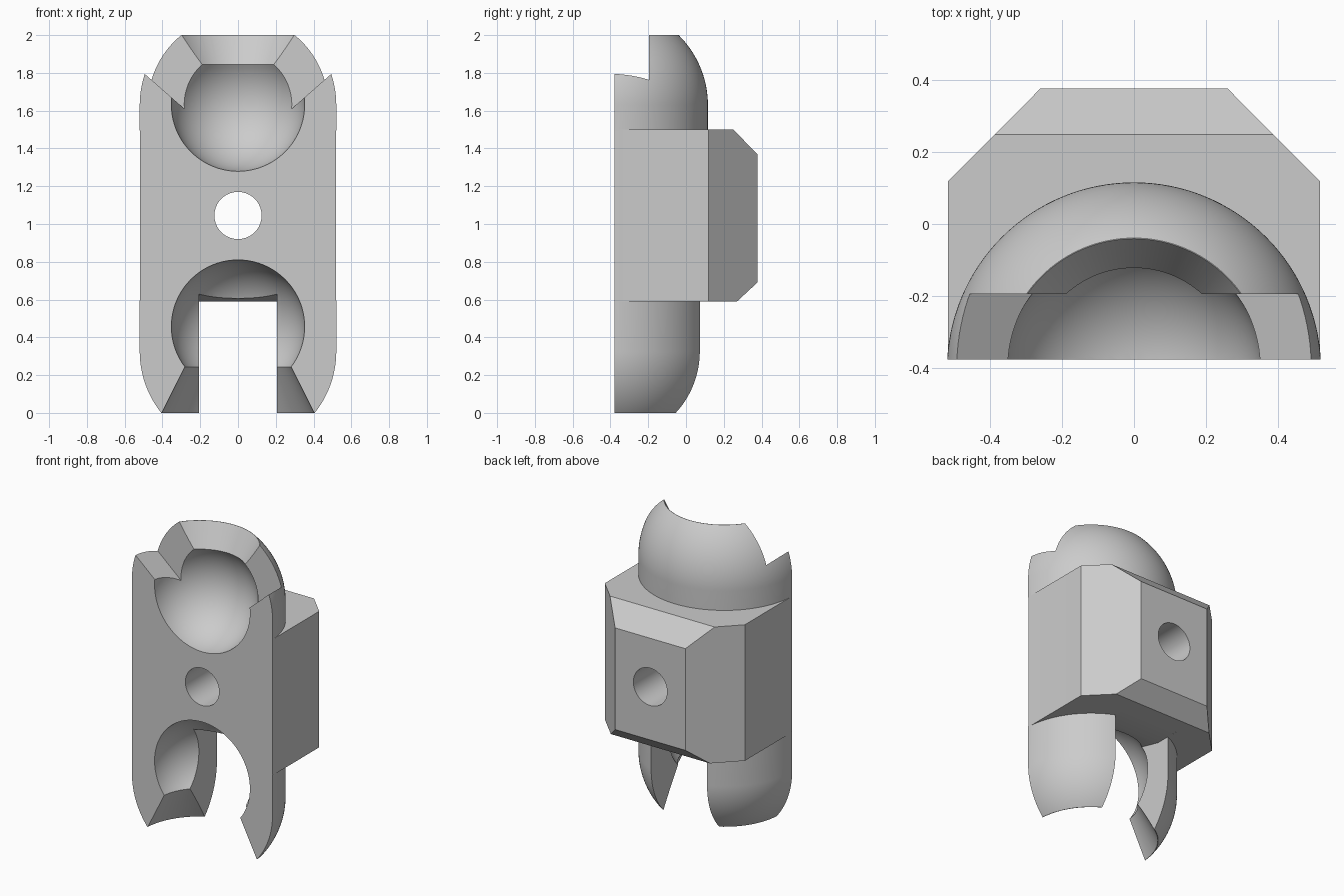
import bpy, bmesh, math

if "Cube" in bpy.data.objects:
    bpy.data.objects.remove(bpy.data.objects["Cube"])

FRONT = -0.378
grey = bpy.data.materials.new("light grey")
grey.diffuse_color = (0.6, 0.6, 0.6, 1)
grey.use_nodes = True
grey.node_tree.nodes["Principled BSDF"].inputs["Base Color"].default_value = grey.diffuse_color


def add_object(name, bm):
    bmesh.ops.recalc_face_normals(bm, faces=bm.faces)
    mesh = bpy.data.meshes.new(name)
    bm.to_mesh(mesh)
    bm.free()
    mesh.materials.append(grey)
    obj = bpy.data.objects.new(name, mesh)
    bpy.context.collection.objects.link(obj)
    return obj


def prism(name, points, direction):
    """Closed solid made by sweeping a polygon along a direction."""
    bm = bmesh.new()
    near = [bm.verts.new(p) for p in points]
    far = [bm.verts.new([a + b for a, b in zip(p, direction)]) for p in points]
    bm.faces.new(near)
    bm.faces.new(far[::-1])
    for i in range(len(points)):
        bm.faces.new((near[i - 1], near[i], far[i], far[i - 1]))
    return add_object(name, bm)


def lathe(name, profile, y, steps=128):
    """Revolve (radius, z) points, from axis to axis, around a vertical axis."""
    bm = bmesh.new()
    rings = []
    for r, z in profile[1:-1]:
        rings.append([bm.verts.new((r * math.cos(i * math.tau / steps),
                                    y + r * math.sin(i * math.tau / steps), z)) for i in range(steps)])
    ends = [bm.verts.new((0, y, profile[k][1])) for k in (0, -1)]
    for i in range(steps):
        for a, b in zip(rings, rings[1:]):
            bm.faces.new((a[i - 1], a[i], b[i], b[i - 1]))
        bm.faces.new((rings[0][i], rings[0][i - 1], ends[0]))
        bm.faces.new((rings[-1][i - 1], rings[-1][i], ends[1]))
    return add_object(name, bm)


def arc(radius, zc, a0, a1, n=28):
    angles = [math.radians(a0 + (a1 - a0) * i / n) for i in range(n + 1)]
    return [(radius * math.cos(a), zc + radius * math.sin(a)) for a in angles]


def combine(body, tool, operation):
    mod = body.modifiers.new(tool.name, "BOOLEAN")
    mod.operation, mod.object, mod.solver = operation, tool, "MANIFOLD"
    bpy.context.view_layer.objects.active = body
    bpy.ops.object.modifier_apply(modifier=mod.name)
    bpy.data.objects.remove(tool)


# Central block: chamfered plan with bevelled upper and lower rear edges
body = prism("clamp_body", [(-0.5185, -0.5, 0.59), (0.5185, -0.5, 0.59), (0.5185, 0.118, 0.59),
                            (0.26, 0.378, 0.59), (-0.26, 0.378, 0.59), (-0.5185, 0.118, 0.59)],
             (0, 0, 0.91))
for name, pts in (("upper_bevel", [(0.15, 1.6), (0.25, 1.5), (0.378, 1.37), (0.5, 1.25), (0.5, 1.6)]),
                  ("lower_bevel", [(0.17, 0.49), (0.27, 0.59), (0.378, 0.69), (0.5, 0.803), (0.5, 0.49)])):
    combine(body, prism(name, [(-1, y, z) for y, z in pts], (2, 0, 0)), "DIFFERENCE")

# Rounded shells above and below the block
R, AXIS_Y = 0.521, -0.405
UP_RIM, LOW_RIM = 0.366, 0.407
up = math.degrees(math.acos(UP_RIM / R))
low = math.degrees(math.acos(LOW_RIM / R))
up_z = 2 - math.sqrt(R * R - UP_RIM ** 2)
low_z = math.sqrt(R * R - LOW_RIM ** 2)
combine(body, lathe("upper_shell", [(0, 1.495), (R, 1.495)] + arc(R, up_z, 0, up) + [(0, 2)], AXIS_Y), "UNION")
combine(body, lathe("lower_shell", [(0, 0.595), (R, 0.595)] + arc(R, low_z, 0, -low) + [(0, 0)], AXIS_Y), "UNION")

# Ball sockets, each opening outward through a cone to a sharp rim
r, neck = 0.354, 0.213
a = math.degrees(math.asin(neck / r))
throat = r * math.cos(math.radians(a))
flare = (UP_RIM - 0.002 - throat) / 0.155
combine(body, lathe("upper_socket", arc(r, 1.632, -90, a) +
                    [(throat + flare * 0.255, 2.1), (0, 2.1)], AXIS_Y), "DIFFERENCE")
flare = (LOW_RIM - 0.002 - throat) / 0.245
combine(body, lathe("lower_socket", arc(r, 0.457, 90, -a) +
                    [(throat + flare * 0.344, -0.1), (0, -0.1)], AXIS_Y), "DIFFERENCE")

# Flared notch in the upper front
combine(body, prism("front_notch", [(0, -1, 1.36), (0.8, -1, 2.064), (0.8, -1, 2.3),
                                    (-0.8, -1, 2.3), (-0.8, -1, 2.064)], (0, 0.805, 0)), "DIFFERENCE")

# Lower slot with a slightly sloped ceiling
combine(body, prism("lower_slot", [(-0.207, -1, -0.2), (-0.207, 0.15, -0.2), (-0.207, 0.15, 0.5905),
                                   (-0.207, -0.02, 0.5905), (-0.207, -0.22, 0.64), (-0.207, -1, 0.64)],
                    (0.414, 0, 0)), "DIFFERENCE")

# Bolt hole through the block
circle = [(0.125 * math.cos(i * math.tau / 64), -1, 1.045 + 0.125 * math.sin(i * math.tau / 64)) for i in range(64)]
combine(body, prism("bolt_hole", circle, (0, 2, 0)), "DIFFERENCE")

# Flat front face
combine(body, prism("front_trim", [(-2, -2, -1), (2, -2, -1), (2, FRONT, -1), (-2, FRONT, -1)],
                    (0, 0, 4)), "DIFFERENCE")

bpy.ops.object.select_all(action="DESELECT")
body.select_set(True)
bpy.context.view_layer.objects.active = body
bpy.ops.object.shade_smooth_by_angle(angle=math.radians(20))
